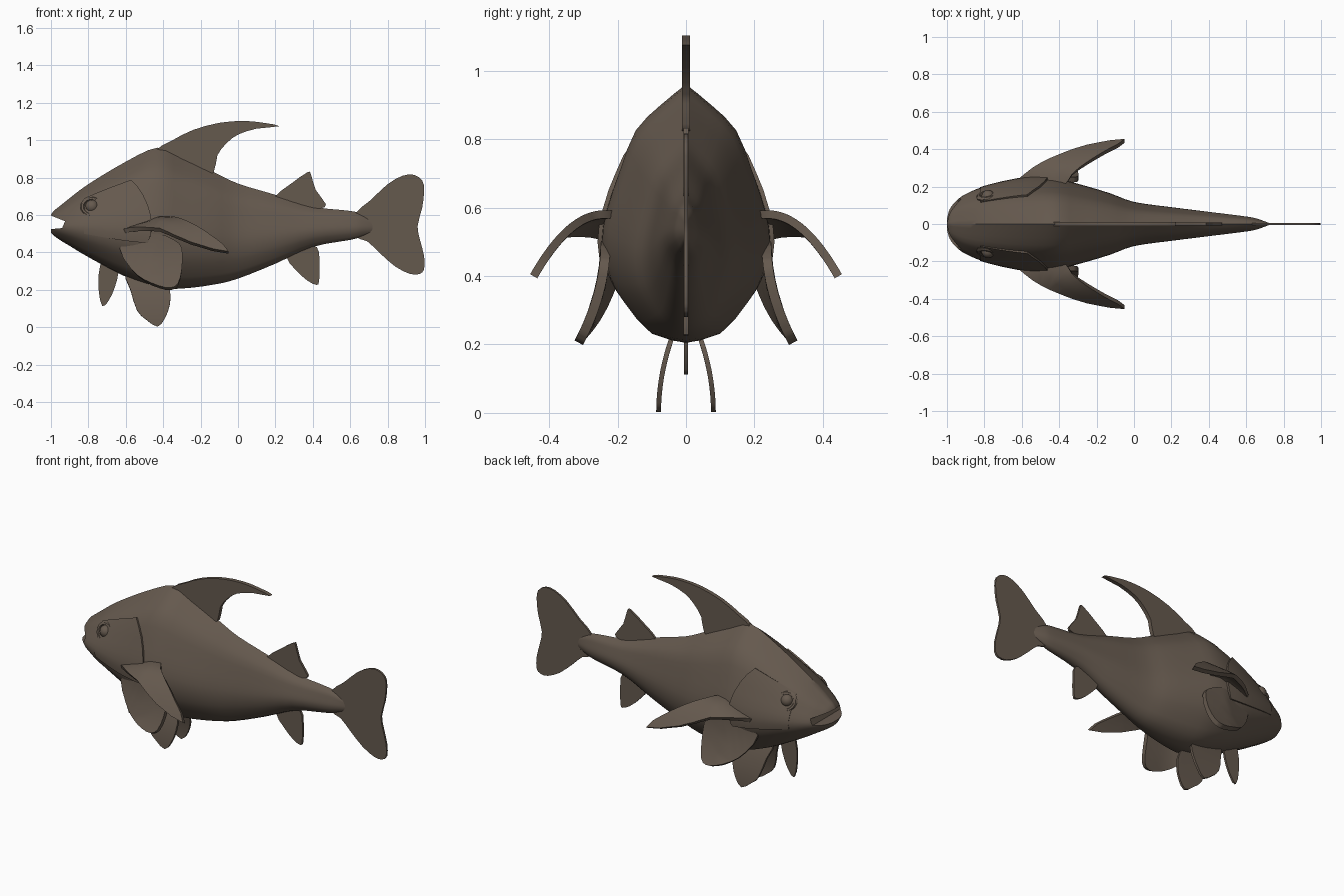
import bpy, bmesh, math
from mathutils import Vector, Matrix

cube = bpy.data.objects.get("Cube")
if cube:
    bpy.data.objects.remove(cube)

BROWN = (0.13, 0.1, 0.076, 1)
skin = bpy.data.materials.new("brown_skin")
skin.use_nodes = True
skin.diffuse_color = BROWN
bsdf = skin.node_tree.nodes["Principled BSDF"]
bsdf.inputs["Base Color"].default_value = BROWN
bsdf.inputs["Roughness"].default_value = 0.8


def spline(points, steps, closed=False):
    """Catmull-Rom curve through points."""
    p = [Vector(q) for q in points]
    n = len(p)
    out = []
    for i in range(n if closed else n - 1):
        if closed:
            a, b, c, d = (p[(i + k) % n] for k in (-1, 0, 1, 2))
        else:
            a, b, c, d = (p[min(max(i + k, 0), n - 1)] for k in (-1, 0, 1, 2))
        for s in range(steps):
            t = s / steps
            out.append(b + (c - a) * (t / 2) + (a * 2 - b * 5 + c * 4 - d) * (t * t / 2)
                       + (b * 3 - a - c * 3 + d) * (t ** 3 / 2))
    if not closed:
        out.append(p[-1])
    return out


def add_object(name, bm, thickness=0, mirror=False, cutter=None):
    bmesh.ops.recalc_face_normals(bm, faces=bm.faces)
    mesh = bpy.data.meshes.new(name)
    bm.to_mesh(mesh)
    bm.free()
    mesh.materials.append(skin)
    obj = bpy.data.objects.new(name, mesh)
    bpy.context.collection.objects.link(obj)
    if thickness:
        mod = obj.modifiers.new("thickness", 'SOLIDIFY')
        mod.thickness = thickness
        mod.offset = 0
    if mirror:
        mod = obj.modifiers.new("mirror", 'MIRROR')
        mod.use_axis = (False, True, False)
    if cutter:
        mod = obj.modifiers.new("cut", 'BOOLEAN')
        mod.operation = 'DIFFERENCE'
        mod.solver = 'EXACT'
        mod.object = cutter
    bpy.ops.object.select_all(action='DESELECT')
    obj.select_set(True)
    bpy.context.view_layer.objects.active = obj
    bpy.ops.object.convert(target='MESH')
    bpy.ops.object.shade_smooth_by_angle(angle=math.radians(38))
    return obj


def grid_faces(bm, rows, wrap=False):
    for a, b in zip(rows, rows[1:]):
        for j in range(len(a) if wrap else len(a) - 1):
            k = (j + 1) % len(a)
            bm.faces.new((a[j], a[k], b[k], b[j]))


# Body stations: x, top, bottom, half width
stations = spline([
    (-1, .60, .505, .035), (-.985, .622, .49, .085), (-.95, .65, .465, .125),
    (-.9, .69, .435, .16), (-.8, .765, .375, .2), (-.6, .885, .27, .24),
    (-.43, .96, .212, .245), (-.3, .91, .207, .215), (-.13, .83, .228, .165),
    (0, .768, .26, .118), (.2, .708, .34, .09), (.4, .645, .43, .065),
    (.6, .622, .467, .04), (.66, .605, .485, .028), (.72, .57, .51, .006)], 3)
# Half cross-section: width, height fractions
section = spline([(0, 1), (.3, .92), (.6, .82), (.78, .67), (.94, .51), (1, .38),
                  (.92, .25), (.74, .15), (.42, .035), (0, 0)], 2)


def surface(st, p, grow=0):
    x, top, bottom, half = st
    return Vector((x, p[0] * half + grow, bottom + p[1] * (top - bottom)))


def station_at(x):
    for a, b in zip(stations, stations[1:]):
        if a[0] <= x <= b[0]:
            return a.lerp(b, (x - a[0]) / (b[0] - a[0]))
    return stations[-1]


# Wedge that opens the mouth
bm = bmesh.new()
wedge = [(-1.05, .618), (-1, .597), (-.925, .567), (-.94, .53), (-1.05, .52)]
rows = [[bm.verts.new((x, y, z)) for x, z in wedge] for y in (-.3, .3)]
grid_faces(bm, rows, True)
for r in rows:
    bm.faces.new(r)
mouth = add_object("mouth_cutter", bm)
mouth.hide_render = True

bm = bmesh.new()
ring = section + [Vector((-p[0], p[1])) for p in section[-2:0:-1]]
rows = [[bm.verts.new(surface(st, p)) for p in ring] for st in stations]
grid_faces(bm, rows, True)
bm.faces.new(rows[0])
bm.faces.new(rows[-1])
add_object("body", bm, cutter=mouth)
bpy.data.objects.remove(mouth)

# Gill covers follow the body, standing a little proud at the rear edge
bm = bmesh.new()
rows = []
for i in range(9):
    s = i / 8
    rows.append([])
    for j, p in enumerate(section[4:12]):
        x = -.82 + s * (.25 + .11 * math.sin(j / 7 * math.pi * .7))
        rows[-1].append(bm.verts.new(surface(station_at(x), p, .008 * s - .003)))
grid_faces(bm, rows)
add_object("gill_covers", bm, .014, True)

# Eyes with a raised lid ring
eye = surface(station_at(-.78), (.77, .68))
bm = bmesh.new()
bmesh.ops.create_uvsphere(bm, u_segments=16, v_segments=10, radius=.036,
                          matrix=Matrix.Translation(eye - Vector((0, .012, 0))))
add_object("eyes", bm, mirror=True)
bm = bmesh.new()
rows = []
for i in range(20):
    a = math.tau * i / 20
    rows.append([])
    for j in range(6):
        b = math.tau * j / 6
        r = .044 + .009 * math.cos(b)
        dx, dz = 1.2 * r * math.cos(a), r * math.sin(a)
        rows[-1].append(bm.verts.new(eye + Vector((dx, .009 * math.sin(b) + .25 * dx - .45 * dz, dz))))
grid_faces(bm, rows + rows[:1], True)
add_object("eyelids", bm, mirror=True)


def fin(name, outline, thickness, place=lambda u, v: (u, 0, v), mirror=False):
    """Flat outline, subdivided, bent by place and thickened."""
    bm = bmesh.new()
    bm.faces.new([bm.verts.new((p[0], p[1], 0)) for p in spline(outline, 2, True)])
    bmesh.ops.triangulate(bm, faces=bm.faces[:])
    bmesh.ops.subdivide_edges(bm, edges=bm.edges[:], cuts=2, use_grid_fill=True)
    for v in bm.verts:
        v.co = place(v.co.x, v.co.y)
    add_object(name, bm, thickness, mirror)


# Fins on the centre line
fin("tail_fin", [(.62, .6), (.71, .68), (.8, .765), (.88, .81), (.94, .815), (.985, .785),
                 (.995, .73), (.985, .64), (.96, .54), (.975, .46), (.995, .38), (.995, .31),
                 (.97, .285), (.92, .285), (.84, .325), (.76, .395), (.69, .46), (.62, .49)], .012)
fin("dorsal_fin", [(-.44, .945), (-.35, 1), (-.24, 1.055), (-.1, 1.093), (.03, 1.103),
                   (.13, 1.094), (.222, 1.075), (.1, 1.062), (0, 1.03), (-.06, .985),
                   (-.11, .92), (-.13, .83), (-.2, .81), (-.38, .89)], .024)
fin("rear_dorsal_fin", [(.2, .7), (.28, .765), (.37, .828), (.39, .818), (.415, .735),
                        (.47, .658), (.44, .635), (.34, .62), (.23, .66)], .014)
fin("anal_fin", [(.26, .375), (.31, .305), (.37, .25), (.42, .226), (.434, .25),
                 (.435, .36), (.42, .43), (.32, .43)], .014)
fin("throat_fin", [(-.735, .34), (-.745, .2), (-.725, .112), (-.69, .145), (-.66, .21),
                   (-.64, .29), (-.66, .33)], .012)

# Paired fins
fin("pelvic_fins", [(-.6, .3), (-.575, .2), (-.54, .09), (-.49, .04), (-.43, .003),
                    (-.39, .05), (-.365, .12), (-.365, .2), (-.42, .24)], .014,
    lambda u, v: (u, .08 - .8 * max(v, 0) ** 2, v), True)
fin("lower_pectoral_fins", [(-.63, .42), (-.57, .31), (-.5, .25), (-.42, .215), (-.36, .205),
                            (-.32, .23), (-.3, .31), (-.3, .42), (-.34, .465), (-.43, .5),
                            (-.54, .48)], .028,
    lambda u, v: (u, .235 + .9 * (.5 - v) ** 2 - .2 * max(0, -.45 - u), v), True)
fin("upper_pectoral_fins", [(-.62, .22), (-.57, .275), (-.5, .32), (-.4, .365), (-.25, .415),
                            (-.05, .445), (-.15, .385), (-.25, .325), (-.33, .265),
                            (-.38, .2), (-.5, .18)], .024,
    lambda u, v: (u, v, .58 - 4.3 * max(v - .24, 0) ** 2 - .35 * max(0, -.42 - u)), True)
